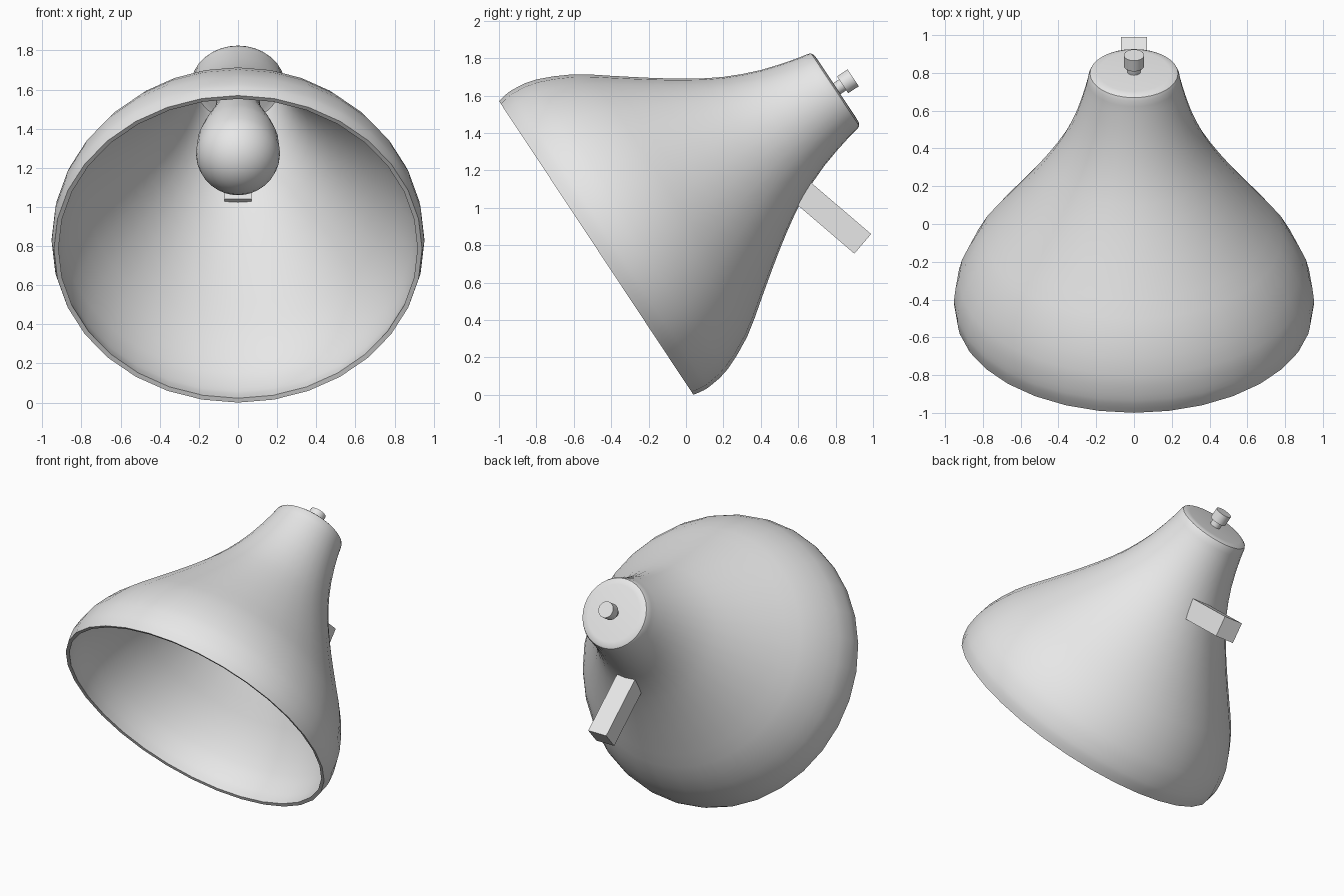
import bpy, bmesh, math
from mathutils import Matrix, Vector

if "Cube" in bpy.data.objects:
    bpy.data.objects.remove(bpy.data.objects["Cube"], do_unlink=True)

SIDES = 32
# Tilted lamp axis: starts at the rim centre, points up and back
TILT = Matrix.Translation((0, -0.48, 0.785)) @ Matrix.Rotation(-math.acos(0.552), 4, 'X')

grey = bpy.data.materials.new("light_grey")
grey.use_nodes = True
grey.diffuse_color = (0.8, 0.8, 0.8, 1)
grey.node_tree.nodes["Principled BSDF"].inputs["Base Color"].default_value = (0.8, 0.8, 0.8, 1)


def finish(name, bm, matrix, thickness=0):
    """Turn a bmesh into a shaded object, with an optional wall thickness."""
    mesh = bpy.data.meshes.new(name)
    bm.to_mesh(mesh)
    bm.free()
    mesh.materials.append(grey)
    obj = bpy.data.objects.new(name, mesh)
    obj.matrix_world = matrix
    bpy.context.collection.objects.link(obj)
    bpy.ops.object.select_all(action='DESELECT')
    obj.select_set(True)
    bpy.context.view_layer.objects.active = obj
    if thickness:
        wall = obj.modifiers.new("wall", 'SOLIDIFY')
        wall.thickness = thickness
        wall.offset = -1
        bpy.ops.object.modifier_apply(modifier=wall.name)
    bpy.ops.object.shade_smooth_by_angle(angle=math.radians(35))
    return obj


def lathe(name, profile, thickness=0, sides=SIDES):
    """Spin (radius, height) points round the lamp axis."""
    bm = bmesh.new()
    rings = []
    for i in range(sides):
        a = math.tau * i / sides
        rings.append([bm.verts.new((r * math.cos(a), r * math.sin(a), s)) for r, s in profile])
    for i in range(sides):
        a, b = rings[i], rings[(i + 1) % sides]
        for j in range(len(profile) - 1):
            bm.faces.new((a[j], b[j], b[j + 1], a[j + 1]))
    bmesh.ops.remove_doubles(bm, verts=bm.verts, dist=1e-5)
    return finish(name, bm, TILT, thickness)


def smooth_path(points, steps=2):
    """Catmull-Rom curve through the points."""
    p = [Vector(q) for q in points]
    p = [2 * p[0] - p[1]] + p + [2 * p[-1] - p[-2]]
    path = []
    for a, b, c, d in zip(p, p[1:], p[2:], p[3:]):
        for k in range(steps):
            t = k / steps
            path.append(0.5 * (2 * b + (c - a) * t + (2 * a - 5 * b + 4 * c - d) * t ** 2
                               + (3 * b - a - 3 * c + d) * t ** 3))
    return path + [p[-2]]


# Bell-shaped shade with a closed, rounded top
shade = smooth_path([(0.941, 0), (0.952, 0.06), (0.95, 0.12), (0.928, 0.23), (0.842, 0.41),
                     (0.723, 0.575), (0.604, 0.736), (0.49, 0.9), (0.388, 1.07),
                     (0.307, 1.26), (0.256, 1.44), (0.241, 1.515)])
shade += [(0.233, 1.532), (0.217, 1.54), (0.19, 1.543), (0, 1.543)]
lathe("lamp_shade", shade, 0.024)

# Bulb: round front end tapering into a neck
R, MID = 0.215, 0.888
bulb = [(R * math.sin(a), MID - R * math.cos(a))
        for a in (math.pi / 2 * k / 8 for k in range(9))]
bulb += smooth_path([(0.207, 0.99), (0.177, 1.1), (0.142, 1.2), (0.115, 1.3), (0.105, 1.52)])
lathe("light_bulb", bulb)

# Switch on the top: thin stem and wider button
for name, r, low, high in (("switch_stem", 0.035, 1.5, 1.59), ("switch_button", 0.054, 1.58, 1.648)):
    lathe(name, [(0, low), (r, low), (r, high), (0, high)])

# Square mounting arm, sloping down and back
bm = bmesh.new()
bmesh.ops.create_cube(bm, size=1)
bmesh.ops.scale(bm, vec=(0.14, 0.44, 0.138), verts=bm.verts)
bmesh.ops.translate(bm, vec=(0, -0.22, 0), verts=bm.verts)
finish("mounting_arm", bm,
       Matrix.Translation((0, 0.945, 0.807)) @ Matrix.Rotation(-math.atan2(0.65, 0.76), 4, 'X'))
